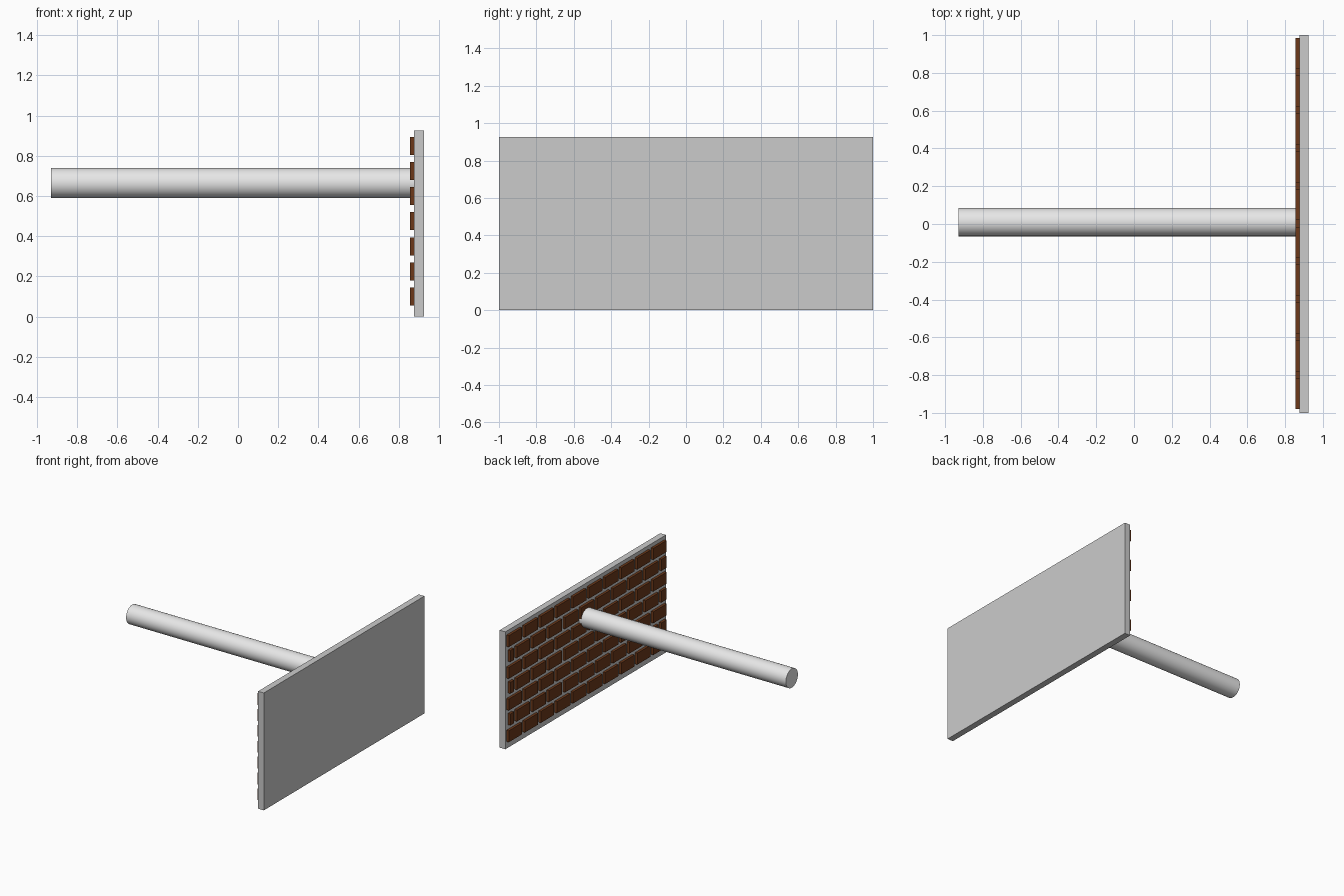
import bpy
import bmesh
import math
from mathutils import Matrix, Vector

if "Cube" in bpy.data.objects:
    bpy.data.objects.remove(bpy.data.objects["Cube"])


def material(name, rgb):
    m = bpy.data.materials.new(name)
    m.use_nodes = True
    m.diffuse_color = (*rgb, 1)
    m.node_tree.nodes["Principled BSDF"].inputs["Base Color"].default_value = (*rgb, 1)
    return m


def add_box(bm, low, high):
    low, high = Vector(low), Vector(high)
    size = Matrix.Diagonal((*(high - low), 1))
    bmesh.ops.create_cube(bm, size=1, matrix=Matrix.Translation((low + high) / 2) @ size)


def finish(bm, name, mat):
    mesh = bpy.data.meshes.new(name)
    bm.to_mesh(mesh)
    bm.free()
    obj = bpy.data.objects.new(name, mesh)
    bpy.context.collection.objects.link(obj)
    mesh.materials.append(mat)
    return obj


mortar = material("mortar grey", (0.6, 0.6, 0.6))
clay = material("brick brown", (0.15, 0.04, 0.01))
metal = material("pale pipe", (0.8, 0.8, 0.8))

WALL_X, BRICK_X = 0.875, 0.855
START, END = -0.98, 0.985
PITCH, GAP = 0.2, 0.035
ROW_PITCH, ROW_HEIGHT = 0.125, 0.09

# Backing slab
bm = bmesh.new()
add_box(bm, (WALL_X, -1, 0), (0.925, 1, 0.925))
finish(bm, "wall_slab", mortar)

# Raised bricks in running bond, with cut bricks closing the staggered rows
bm = bmesh.new()
for row in range(7):
    z = 0.055 + row * ROW_PITCH
    staggered = row % 2
    row_end = END - 0.02 * staggered
    for i in range(10 + staggered):
        y = START + (i - 0.5 * staggered) * PITCH
        y0, y1 = max(y, START), min(y + PITCH - GAP, row_end)
        add_box(bm, (BRICK_X, y0, z), (WALL_X, y1, z + ROW_HEIGHT))
finish(bm, "bricks", clay)

# Round pipe standing out from the brick face
bm = bmesh.new()
x0, x1 = -0.93, 0.875
place = Matrix.Translation(((x0 + x1) / 2, 0.01, 0.665)) @ Matrix.Rotation(math.pi / 2, 4, "Y")
bmesh.ops.create_cone(bm, cap_ends=True, segments=32, radius1=0.075, radius2=0.075,
                      depth=x1 - x0, matrix=place)
pipe = finish(bm, "pipe", metal)
bpy.ops.object.select_all(action="DESELECT")
pipe.select_set(True)
bpy.context.view_layer.objects.active = pipe
bpy.ops.object.shade_smooth_by_angle(angle=math.radians(30))
